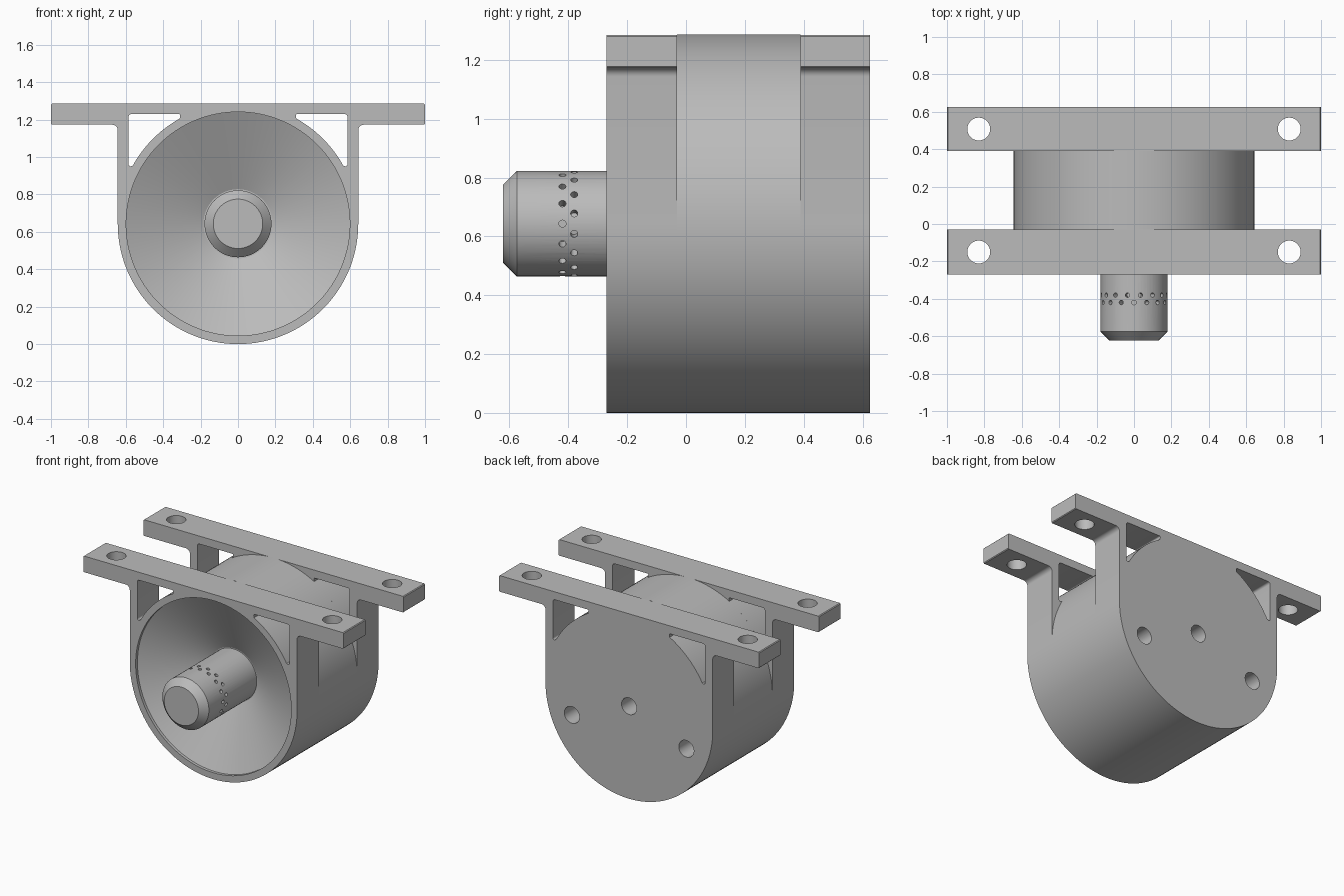
import bpy, bmesh
from math import sin, cos, pi, radians
from mathutils import Matrix, Vector

if "Cube" in bpy.data.objects:
    bpy.data.objects.remove(bpy.data.objects["Cube"])

R = 0.643          # drum radius, also height of its axis
AXIS = Vector((0, 0, R))
FRONT, BACK = (-0.27, -0.03), (0.39, 0.625)

grey = bpy.data.materials.new("matte grey")
grey.use_nodes = True
colour = (0.5, 0.5, 0.5, 1)
grey.diffuse_color = colour
grey.node_tree.nodes["Principled BSDF"].inputs["Base Color"].default_value = colour


def finish(name, bm):
    bmesh.ops.recalc_face_normals(bm, faces=bm.faces)
    mesh = bpy.data.meshes.new(name)
    bm.to_mesh(mesh)
    bm.free()
    obj = bpy.data.objects.new(name, mesh)
    bpy.context.collection.objects.link(obj)
    mesh.materials.append(grey)
    return obj


def add_prism(bm, points, y0, y1):
    """Extrude an x-z outline along y."""
    face = bm.faces.new([bm.verts.new((x, y0, z)) for x, z in points])
    out = bmesh.ops.extrude_face_region(bm, geom=[face], use_keep_orig=True)
    verts = [v for v in out["geom"] if isinstance(v, bmesh.types.BMVert)]
    bmesh.ops.translate(bm, verts=verts, vec=(0, y1 - y0, 0))


def add_lathe(bm, profile, steps=128, caps=True):
    """Turn a (radius, y) profile around the drum axis."""
    rings = []
    for r, y in profile:
        rings.append([bm.verts.new((r * cos(2 * pi * i / steps), y,
                                    R + r * sin(2 * pi * i / steps)))
                      for i in range(steps)])
    for a, b in zip(rings, rings[1:]):
        for i in range(steps):
            j = (i + 1) % steps
            bm.faces.new((a[i], a[j], b[j], b[i]))
    if caps:
        bm.faces.new(rings[0])
        bm.faces.new(rings[-1])


def add_rod(bm, centre, direction, radius, length, sides=32):
    turn = Vector((0, 0, 1)).rotation_difference(Vector(direction)).to_matrix().to_4x4()
    bmesh.ops.create_cone(bm, cap_ends=True, segments=sides, radius1=radius,
                          radius2=radius, depth=length,
                          matrix=Matrix.Translation(centre) @ turn)


def cut(obj, bm):
    """Subtract a bmesh from an object and apply the result."""
    cutter = finish(obj.name + "_cutter", bm)
    cutter.hide_render = True
    mod = obj.modifiers.new("cut", 'BOOLEAN')
    mod.object = cutter
    mod.operation = 'DIFFERENCE'
    mod.solver = 'EXACT'
    bpy.context.view_layer.update()
    result = bpy.data.meshes.new_from_object(
        obj.evaluated_get(bpy.context.evaluated_depsgraph_get()))
    obj.modifiers.clear()
    obj.data = result
    bpy.data.objects.remove(cutter)


def arc(cx, cz, r, start, end, steps):
    return [(cx + r * cos(radians(start + (end - start) * i / steps)),
             cz + r * sin(radians(start + (end - start) * i / steps)))
            for i in range(steps + 1)]


def mirrored(points):
    return [(-x, z) for x, z in reversed(points)]


# Outline of a mounting bracket: round bottom, straight sides, wide flange
right_half = (arc(0, R, R, -90, 0, 32)
              + arc(R + 0.03, 1.143, 0.03, 180, 90, 6)
              + [(0.995, 1.173), (1, 1.178), (1, 1.28), (0.995, 1.285)])
outline = right_half + mirrored(right_half)[:-1]

# Corner window between drum, side wall and flange
window = (arc(0, R, R, 61, 29, 16)
          + arc(0.573, 0.962, 0.012, 270, 360, 4)
          + arc(0.57, 1.215, 0.015, 0, 90, 4)
          + arc(0.318, 1.222, 0.008, 90, 180, 4))


def bracket(name, y0, y1):
    bm = bmesh.new()
    add_prism(bm, outline, y0, y1)
    obj = finish(name, bm)
    cutter = bmesh.new()
    for pts in (window, mirrored(window)):
        add_prism(cutter, pts, y0 - 0.1, y1 + 0.1)
    for x in (-0.83, 0.83):   # bolt holes
        add_rod(cutter, (x, (y0 + y1) / 2, 1.23), (0, 0, 1), 0.061, 0.4, 48)
    cut(obj, cutter)
    return obj


front = bracket("front_bracket", *FRONT)
back = bracket("back_bracket", *BACK)

# Conical recess in the front
bm = bmesh.new()
add_lathe(bm, [(0.598, -0.35), (0.598, -0.25), (0.185, -0.05)])
cut(front, bm)

# Blind holes in the back
bm = bmesh.new()
for x, z in ((0, R), (-0.44, 0.465), (0.44, 0.465)):
    add_rod(bm, (x, BACK[1], z), (0, 1, 0), 0.058, 0.4)
cut(back, bm)

# Drum wall between the brackets
bm = bmesh.new()
add_lathe(bm, [(R, FRONT[1]), (R, BACK[0])], caps=False)
drum = finish("drum", bm)

# Chamfered nozzle with two staggered rings of small holes
bm = bmesh.new()
add_lathe(bm, [(0.132, -0.622), (0.179, -0.575), (0.179, -0.045)], 64)
nozzle = finish("nozzle", bm)
bm = bmesh.new()
for y, shift in ((-0.42, 0), (-0.38, 0.5)):
    for i in range(16):
        a = 2 * pi * (i + shift) / 16
        out = Vector((cos(a), 0, sin(a)))
        add_rod(bm, AXIS + out * 0.17 + Vector((0, y, 0)), out, 0.012, 0.08, 16)
cut(nozzle, bm)

# Smooth round surfaces, crisp edges
for obj in (front, back, drum, nozzle):
    bpy.ops.object.select_all(action='DESELECT')
    obj.select_set(True)
    bpy.context.view_layer.objects.active = obj
    bpy.ops.object.shade_smooth_by_angle(angle=radians(25))
